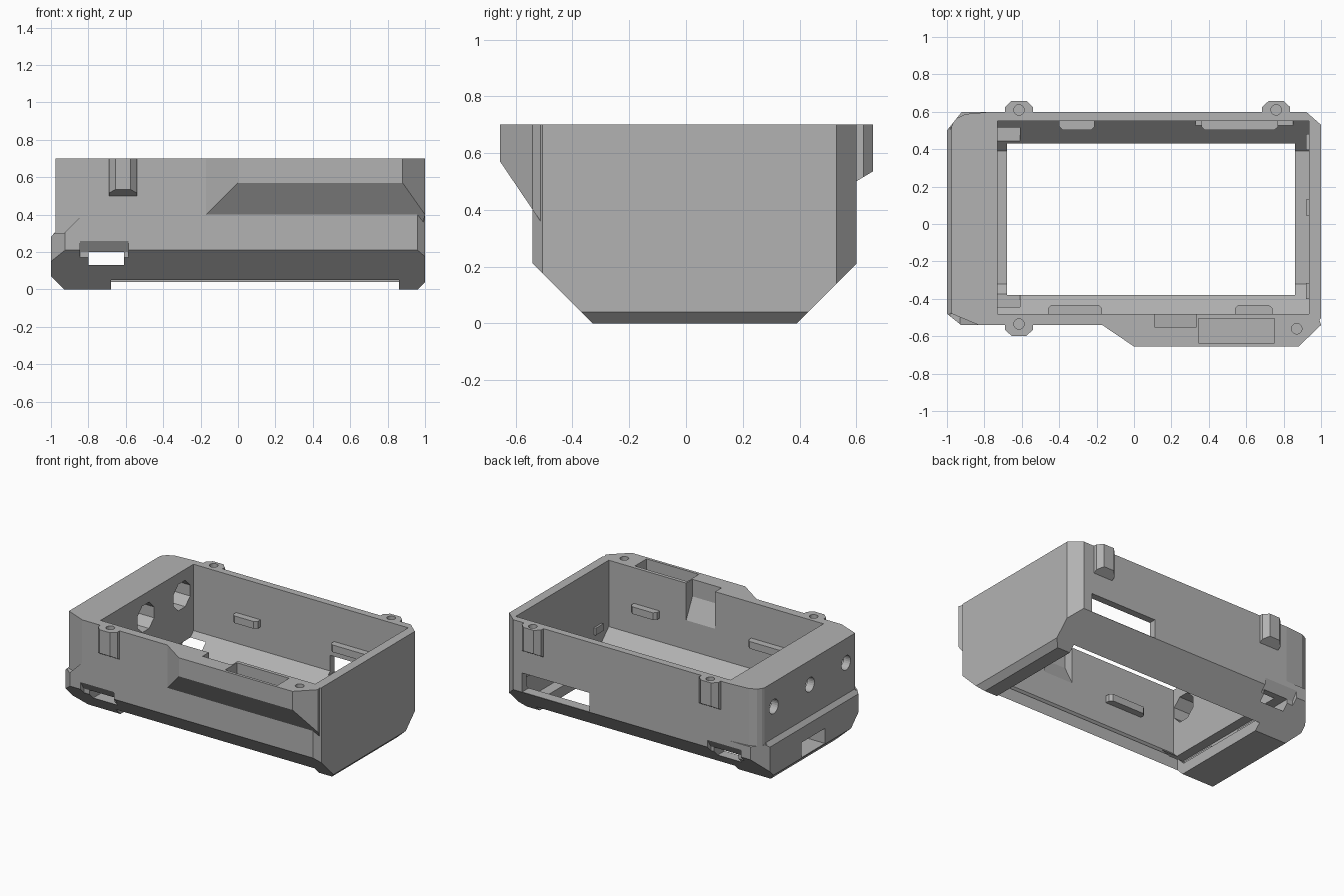
import bpy, bmesh, math
from mathutils import Vector

if "Cube" in bpy.data.objects:
    bpy.data.objects.remove(bpy.data.objects["Cube"], do_unlink=True)

grey = bpy.data.materials.new("plain_grey")
grey.use_nodes = True
grey.diffuse_color = (0.45, 0.45, 0.45, 1)
grey.node_tree.nodes["Principled BSDF"].inputs["Base Color"].default_value = grey.diffuse_color


def prism(name, pts, axis, a, b, planes=()):
    """Extrude a 2D outline along an axis from a to b, then trim by (point, outward normal) planes."""
    place = {"x": lambda p, h: (h, p[0], p[1]),
             "y": lambda p, h: (p[0], h, p[1]),
             "z": lambda p, h: (p[0], p[1], h)}[axis]
    bm = bmesh.new()
    face = bm.faces.new([bm.verts.new(place(p, a)) for p in pts])
    ext = bmesh.ops.extrude_face_region(bm, geom=[face])
    shift = Vector(place((0, 0), b - a))
    bmesh.ops.translate(bm, vec=shift, verts=[v for v in ext["geom"] if isinstance(v, bmesh.types.BMVert)])
    for co, no in planes:
        cut = bmesh.ops.bisect_plane(bm, geom=bm.verts[:] + bm.edges[:] + bm.faces[:],
                                     plane_co=co, plane_no=no, clear_outer=True)
        edges = [e for e in cut["geom_cut"] if isinstance(e, bmesh.types.BMEdge)]
        if edges:
            bmesh.ops.contextual_create(bm, geom=edges)
    bmesh.ops.recalc_face_normals(bm, faces=bm.faces[:])
    mesh = bpy.data.meshes.new(name)
    bm.to_mesh(mesh)
    bm.free()
    mesh.materials.append(grey)
    obj = bpy.data.objects.new(name, mesh)
    bpy.context.collection.objects.link(obj)
    return obj


def box(name, x, y, z):
    return prism(name, [(x[0], y[0]), (x[1], y[0]), (x[1], y[1]), (x[0], y[1])], "z", *z)


def disc(c, r, n, turn=0):
    return [(c[0] + r * math.cos(turn + math.tau * i / n),
             c[1] + r * math.sin(turn + math.tau * i / n)) for i in range(n)]


def combine(target, tool, op="DIFFERENCE"):
    mod = target.modifiers.new("join", "BOOLEAN")
    mod.operation, mod.object, mod.solver = op, tool, "EXACT"
    bpy.context.view_layer.objects.active = target
    bpy.ops.object.modifier_apply(modifier=mod.name)
    bpy.data.objects.remove(tool, do_unlink=True)


# Shell: chamfered cross-section with trimmed corners and end edges
section = [(-0.33, 0), (0.39, 0), (0.60, 0.21), (0.60, 0.70), (-0.54, 0.70), (-0.54, 0.21)]
case = prism("case_body", section, "x", -1, 1, [
    ((1, 0.53, 0), (0.07, 0.08, 0)),
    ((1, -0.505, 0), (0.035, -0.04, 0)),
    ((1, 0, 0.04), (1, 0, -1)),
    ((-1, 0, 0.07), (-1, 0, -1)),
    ((-1, -0.48, 0), (-0.04, -0.05, 0)),
    ((-1, 0.50, 0), (-0.05, 0.04, 0))])

# Upper end set back behind the lower lip, with softened corners
combine(case, prism("setback", [(-1.1, 0.8), (-0.975, 0.8), (-0.975, 0.31), (-1.001, 0.28), (-1.1, 0.28)],
                    "y", -0.8, 0.8))
combine(case, prism("front_corner", [(-1.1, -0.428), (-0.83, -0.54), (-0.83, -0.7), (-1.1, -0.7)],
                    "z", 0.30, 0.8, [((-0.86, 0, 0.37), (1, 0, -1))]))
combine(case, prism("back_corner", [(-1.0, 0.46), (-0.96, 0.56), (-0.9, 0.588), (-0.75, 0.601),
                                    (-0.75, 0.7), (-1.0, 0.7)], "z", 0.30, 0.8))

# Side wing with a sloped underside
wing = prism("wing", [(-0.17, -0.54), (0, -0.655), (0.88, -0.655), (1, -0.54), (0.99, -0.51), (-0.17, -0.51)],
             "z", 0.3, 0.70, [((0, -0.54, 0.40), (0, -0.17, -0.115))])
combine(case, wing, "UNION")

# Screw bosses outside the walls
bosses = [(-0.615, 0.60, 1), (0.76, 0.60, 1), (-0.615, -0.54, -1)]
for bx, wall, s in bosses:
    out = wall + s * 0.058
    pts = [(bx - 0.075, wall - s * 0.03), (bx - 0.075, wall + s * 0.025), (bx - 0.04, out),
           (bx + 0.04, out), (bx + 0.075, wall + s * 0.025), (bx + 0.075, wall - s * 0.03)]
    boss = prism("boss", pts, "z", 0.44, 0.70, [((bx, out, 0.535), (0, s * 0.6, -1))])
    combine(case, boss, "UNION")

# Main cavity and floor opening
cavity = [(-0.32, 0.075), (0.39, 0.075), (0.55, 0.235), (0.55, 0.8), (-0.48, 0.8), (-0.48, 0.235)]
combine(case, prism("cavity", cavity, "x", -0.73, 0.935))
combine(case, box("floor_opening", (-0.68, 0.86), (-0.38, 0.43), (-0.1, 0.3)))

# Screw holes
for hx, hy in [(-0.615, 0.61), (0.76, 0.61), (-0.615, -0.535), (0.87, -0.56)]:
    combine(case, prism("screw_hole", disc((hx, hy), 0.028, 20), "z", 0.56, 0.8))

# Round end holes with octagonal inner recesses
for hy in (-0.38, 0.02, 0.42):
    combine(case, prism("end_hole", disc((hy, 0.53), 0.05, 24), "x", -1.1, -0.8))
    combine(case, prism("end_recess", disc((hy, 0.53), 0.1, 8, math.pi / 8), "x", -0.92, -0.70))

# End port, through slot with flared mouths, and back window
combine(case, box("end_port", (-1.1, -0.65), (-0.11, 0.15), (0.075, 0.18)))
combine(case, box("slot", (-0.80, -0.61), (-0.7, 0.7), (0.13, 0.20)))
for wall, s in ((-0.54, -1), (0.60, 1)):
    mouth = [(wall - s * 0.04, 0.13), (wall + s * 0.1, 0.13), (wall + s * 0.1, 0.26),
             (wall, 0.26), (wall - s * 0.04, 0.20)]
    combine(case, prism("slot_mouth", mouth, "x", -0.845, -0.585))
combine(case, box("back_window", (0.33, 0.85), (0.5, 0.7), (0.212, 0.345)))

# Wing pocket and the ramped notch beside it
combine(case, box("pocket", (0.345, 0.75), (-0.635, -0.505), (0.57, 0.8)))
combine(case, prism("notch", [(-0.55, 0.8), (-0.55, 0.58), (-0.46, 0.40), (-0.46, 0.8)], "x", 0.11, 0.335))

# Wall clips inside the cavity, tapered at the ends
for x0, x1, wall, s in [(-0.46, -0.17, -0.48, 1), (0.54, 0.74, -0.48, 1),
                        (-0.40, -0.21, 0.55, -1), (0.36, 0.77, 0.55, -1)]:
    inner = wall + s * 0.048
    prism("wall_clip", [(x0, wall - s * 0.01), (x0, wall + s * 0.03), (x0 + 0.02, inner),
                        (x1 - 0.02, inner), (x1, wall + s * 0.03), (x1, wall - s * 0.01)], "z", 0.40, 0.45)
for y0 in (-0.40, 0.045, 0.395):
    box("end_clip", (0.92, 0.94), (y0, y0 + 0.085), (0.24, 0.29))
